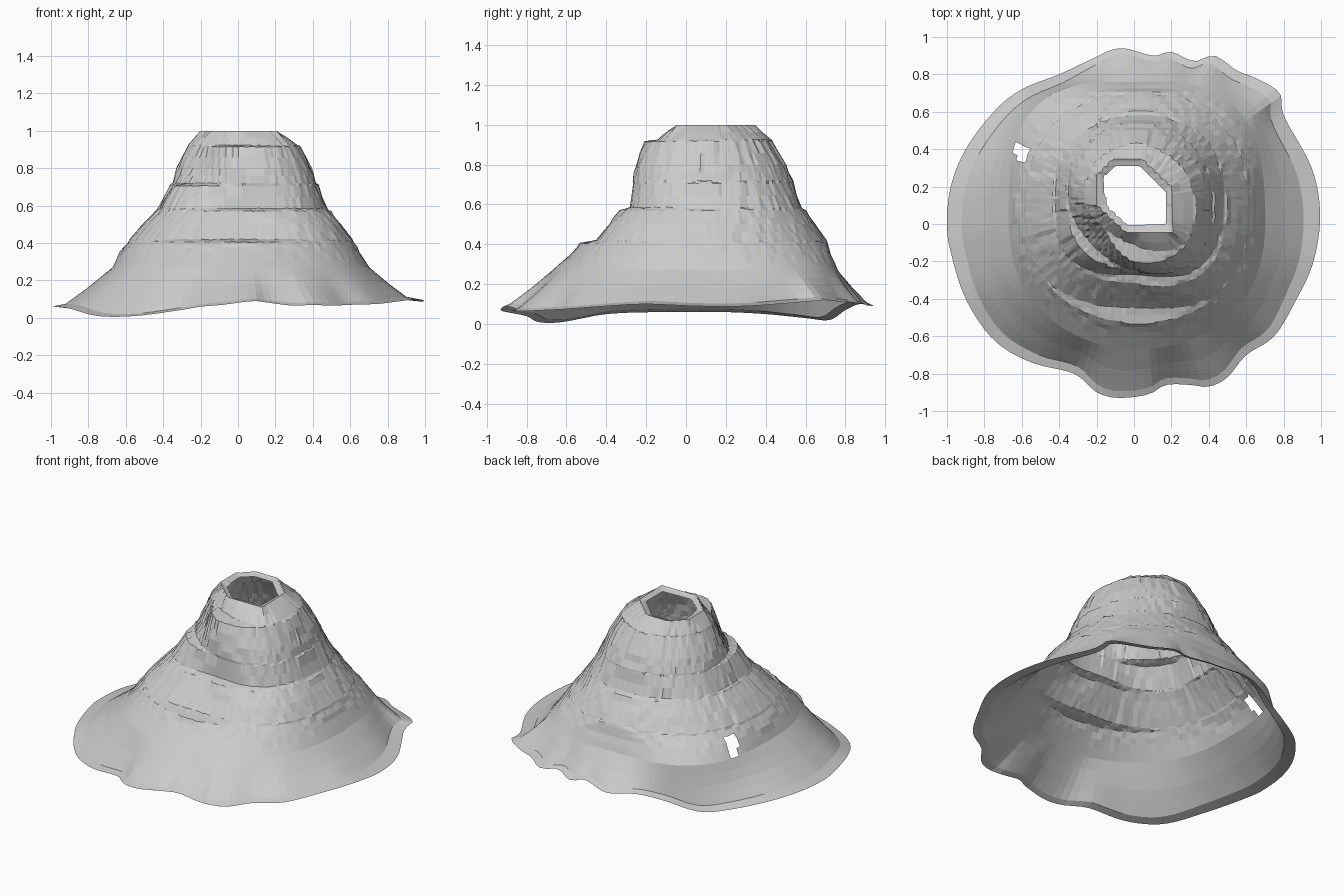
import bpy, bmesh, math, random

if "Cube" in bpy.data.objects:
    bpy.data.objects.remove(bpy.data.objects["Cube"])

random.seed(4)
SEG = 144
CX, CY = 0.0, 0.12          # axis of the crater
CELL = 0.034                # terrain sampling step

# Terraces: height, then radii towards E, NE, N, NW, W, SW, S, SE
LEVELS = [
    (.925, .32, .31, .305, .29, .26, .21, .23, .34),
    (.915, .33, .315, .31, .295, .265, .22, .32, .36),
    (.80, .39, .39, .38, .36, .32, .27, .36, .42),
    (.72, .42, .43, .415, .395, .35, .32, .37, .45),
    (.705, .43, .435, .42, .40, .36, .38, .37, .455),
    (.585, .48, .50, .46, .46, .425, .455, .39, .495),
    (.57, .495, .51, .48, .47, .44, .47, .44, .53),
    (.50, .55, .56, .53, .53, .51, .54, .50, .60),
    (.42, .61, .62, .58, .59, .58, .62, .57, .66),
    (.405, .62, .63, .59, .60, .59, .64, .65, .67),
    (.35, .65, .68, .61, .66, .63, .69, .70, .72),
    (.27, .70, .74, .64, .73, .67, .76, .79, .79),
]
BRIM = [.09, .06, .03, .06, .08, .06, .035, .05]   # width of the flat brim

# Wavy foot of the mountain: x, y, z
FOOT = [
    (.995, .05, .09), (.95, .3, .09), (.8, .58, .11), (.78, .7, .12), (.65, .78, .11),
    (.55, .82, .11), (.43, .9, .10), (.32, .87, .11), (.2, .92, .09), (.1, .9, .11),
    (-.08, .94, .09), (-.25, .87, .10), (-.4, .8, .07), (-.6, .72, .02), (-.75, .6, .03),
    (-.9, .4, .05), (-.98, .2, .06), (-1, 0, .06), (-.98, -.15, .06), (-.9, -.4, .05),
    (-.75, -.62, .01), (-.55, -.74, .01), (-.32, -.8, .04), (-.2, -.9, .06), (-.08, -.93, .07),
    (.08, -.91, .09), (.17, -.86, .08), (.3, -.86, .065), (.4, -.87, .07), (.5, -.82, .065),
    (.6, -.7, .07), (.75, -.6, .075), (.87, -.4, .09), (.96, -.2, .10),
]

# Crater opening and its upper edge, seen from above
MOUTH = [(.17, .17), (.03, .31), (-.10, .31), (-.16, .25), (-.15, .10), (-.03, -.01), (.17, 0)]
LIP = [(.20, .20), (.04, .35), (-.11, .35), (-.20, .26), (-.20, .10), (-.04, -.05), (.21, -.05)]


def cubic(vals, t):
    n, i = len(vals), math.floor(t)
    f = t - i
    a, b, c, d = (vals[(i + k) % n] for k in (-1, 0, 1, 2))
    return b + .5 * f * (c - a + f * (2*a - 5*b + 4*c - d + f * (3*(b - c) + d - a)))


def rounded(points, steps=6):
    """Smooth closed outline through the points."""
    return [tuple(cubic([p[a] for p in points], i / steps) for a in range(3))
            for i in range(len(points) * steps)]


def ray_outline(points, ang):
    """Radius and height where a ray from the axis meets a closed outline."""
    dx, dy = math.cos(ang), math.sin(ang)
    for i, p in enumerate(points):
        q = points[(i + 1) % len(points)]
        px, py, ex, ey = p[0] - CX, p[1] - CY, q[0] - p[0], q[1] - p[1]
        det = ex * dy - ey * dx
        if abs(det) < 1e-9:
            continue
        s = (py * dx - px * dy) / det
        r = (px + s * ex) * dx + (py + s * ey) * dy
        if -1e-6 <= s <= 1 + 1e-6 and r > 0:
            z = p[2] + s * (q[2] - p[2]) if len(p) > 2 else 1.0
            return r, z
    return .2, 1.0


FOOT = rounded(FOOT)


def column(k):
    """One slope line from the crater mouth to the foot."""
    ang = 2 * math.pi * (k + .3) / SEG
    octant = ang / (math.pi / 4)
    keys = [(ray_outline(MOUTH, ang)[0], .985), (ray_outline(LIP, ang)[0], 1.0)]
    keys += [(cubic(lv[1:], octant), lv[0]) for lv in LEVELS]
    rf, zf = ray_outline(FOOT, ang)
    r0, z0 = keys[-1]
    rb, zb = max(rf - cubic(BRIM, octant), r0 + .03), zf + .015
    keys.append((r0 + (rb - r0) * .5, z0 + (zb - z0) * .53))
    keys += [(rb, zb), (rf, zf)]
    out = []
    for a, b in zip(keys, keys[1:]):
        out += [a, ((a[0] + b[0]) / 2, (a[1] + b[1]) / 2)]
    out.append(keys[-1])
    pts = []
    for j, (r, z) in enumerate(out):
        x, y = CX + r * math.cos(ang), CY + r * math.sin(ang)
        if j < 25:          # stair-stepped rock on the upper slopes
            x += .3 * (round(x / CELL) * CELL - x)
            y += .3 * (round(y / CELL) * CELL - y)
        if 4 < j < 24:
            z += random.uniform(-.003, .003)
        pts.append((x, y, z))
    return pts


# Hollow mountain shell
bm = bmesh.new()
cols = [[bm.verts.new(p) for p in column(k)] for k in range(SEG)]
for k in range(SEG):
    a, b = cols[k], cols[(k + 1) % SEG]
    for j in range(len(a) - 1):
        bm.faces.new((a[j], a[j + 1], b[j + 1], b[j]))

# Small gap in the left rear flank
gap = []
for f in bm.faces:
    c = f.calc_center_median()
    if abs(c.x + .603) < .033 and abs(c.y - .378) < .052:
        gap.append(f)
bmesh.ops.delete(bm, geom=gap, context='FACES')
bmesh.ops.recalc_face_normals(bm, faces=bm.faces[:])

mesh = bpy.data.meshes.new("volcano_shell")
bm.to_mesh(mesh)
bm.free()
bpy.context.collection.objects.link(bpy.data.objects.new("volcano_shell", mesh))
